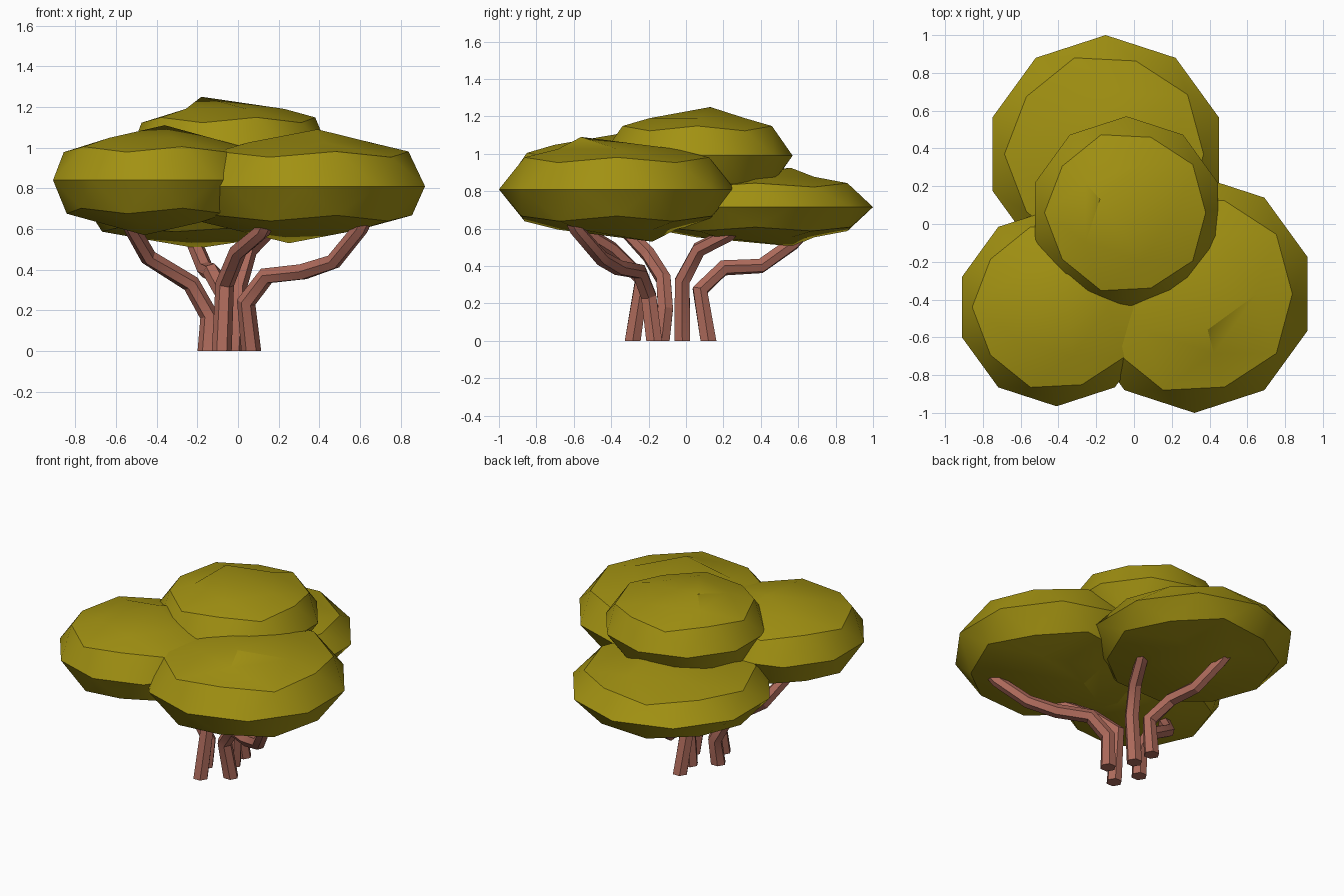
import bpy, bmesh, math
from mathutils import Vector

if "Cube" in bpy.data.objects:
    bpy.data.objects.remove(bpy.data.objects["Cube"], do_unlink=True)


def material(name, rgb):
    m = bpy.data.materials.new(name)
    m.use_nodes = True
    m.diffuse_color = (*rgb, 1)
    m.node_tree.nodes["Principled BSDF"].inputs["Base Color"].default_value = (*rgb, 1)
    return m


LEAF = material("olive_leaf", (0.36, 0.285, 0.006))
BARK = material("reddish_bark", (0.42, 0.145, 0.105))


def finish(name, bm, mat, angle):
    bmesh.ops.recalc_face_normals(bm, faces=bm.faces)
    mesh = bpy.data.meshes.new(name)
    bm.to_mesh(mesh)
    bm.free()
    mesh.materials.append(mat)
    ob = bpy.data.objects.new(name, mesh)
    bpy.context.collection.objects.link(ob)
    bpy.ops.object.select_all(action='DESELECT')
    bpy.context.view_layer.objects.active = ob
    ob.select_set(True)
    bpy.ops.object.shade_smooth_by_angle(angle=math.radians(angle))
    return ob


# Canopy rings: (ball height, new height, radius factor)
RINGS = [(0.0, 0.0, 1.0), (0.447, 0.61, 0.92), (0.526, 0.51, 1.0),
         (0.851, 0.77, 1.0), (1.0, 1.0, 1.0)]


def canopy(name, centre, radius, height, peak, base):
    """Flattened low-poly ball; peak and base slide its top and bottom points."""
    bm = bmesh.new()
    bmesh.ops.create_icosphere(bm, subdivisions=2, radius=1)
    for v in bm.verts:
        x, y, z = v.co
        ring = min(RINGS, key=lambda r: abs(r[0] - abs(z)))
        r = radius * ring[2]
        dx, dy = (0, 0) if abs(z) < 0.99 else peak if z > 0 else base
        v.co = Vector(centre) + Vector((x * r + dx, y * r + dy,
                                        math.copysign(ring[1], z) * height))
    return finish(name, bm, LEAF, 30)


def branch(name, path, r0=0.049, r1=0.037, sides=6):
    """Hexagonal tube swept along a path, with a level foot."""
    bm = bmesh.new()
    pts = [Vector(p) for p in path]
    rings = []
    for i, p in enumerate(pts):
        a = (p - pts[i - 1]).normalized() if i else Vector((0, 0, 1))
        b = (pts[i + 1] - p).normalized() if i < len(pts) - 1 else a
        t = (a + b).normalized() if i else Vector((0, 0, 1))
        turn = Vector((0, 0, 1)).rotation_difference(t)
        r = r0 + (r1 - r0) * i / (len(pts) - 1)
        rings.append([bm.verts.new(p + turn @ Vector((r * math.cos(k * math.tau / sides),
                                                      r * math.sin(k * math.tau / sides), 0)))
                      for k in range(sides)])
    for lo, hi in zip(rings, rings[1:]):
        for k in range(sides):
            n = (k + 1) % sides
            bm.faces.new((lo[k], lo[n], hi[n], hi[k]))
    bm.faces.new(rings[0][::-1])
    bm.faces.new(rings[-1])
    return finish(name, bm, BARK, 30)


# Leaf masses
canopy("back_canopy", (-0.15, 0.37, 0.715), 0.63, 0.21, (0.08, 0.19), (-0.05, 0.20))
canopy("front_left_canopy", (0.32, -0.37, 0.81), 0.63, 0.28, (0.07, -0.19), (-0.07, 0.19))
canopy("front_right_canopy", (-0.41, -0.44, 0.84), 0.525, 0.27, (0.05, 0.10), (-0.05, -0.05))
canopy("top_canopy", (-0.04, 0.06, 0.99), 0.51, 0.26, (-0.14, 0.07), (0.10, -0.07))

# Stems, each ending inside a leaf mass
branch("back_branch", [(-0.04, 0.12, 0), (-0.06, 0.075, 0.27), (-0.13, 0.20, 0.39),
                       (-0.16, 0.40, 0.40), (-0.21, 0.57, 0.52), (-0.23, 0.62, 0.57)])
branch("middle_branch", [(-0.02, -0.02, 0), (0.0, -0.02, 0.32), (0.05, 0.07, 0.49),
                         (0.13, 0.23, 0.57), (0.15, 0.27, 0.62)])
branch("left_branch", [(0.065, -0.17, 0), (0.04, -0.2, 0.24), (0.14, -0.25, 0.37),
                       (0.32, -0.36, 0.39), (0.47, -0.45, 0.44), (0.60, -0.59, 0.60),
                       (0.62, -0.61, 0.64)])
branch("right_branch", [(-0.15, -0.13, 0), (-0.14, -0.11, 0.17), (-0.23, -0.12, 0.33),
                        (-0.44, -0.2, 0.46), (-0.52, -0.33, 0.60), (-0.54, -0.36, 0.64)])
branch("front_branch", [(-0.08, -0.285, 0), (-0.065, -0.235, 0.33), (0.0, -0.40, 0.49),
                        (0.12, -0.56, 0.59), (0.14, -0.59, 0.63)])
